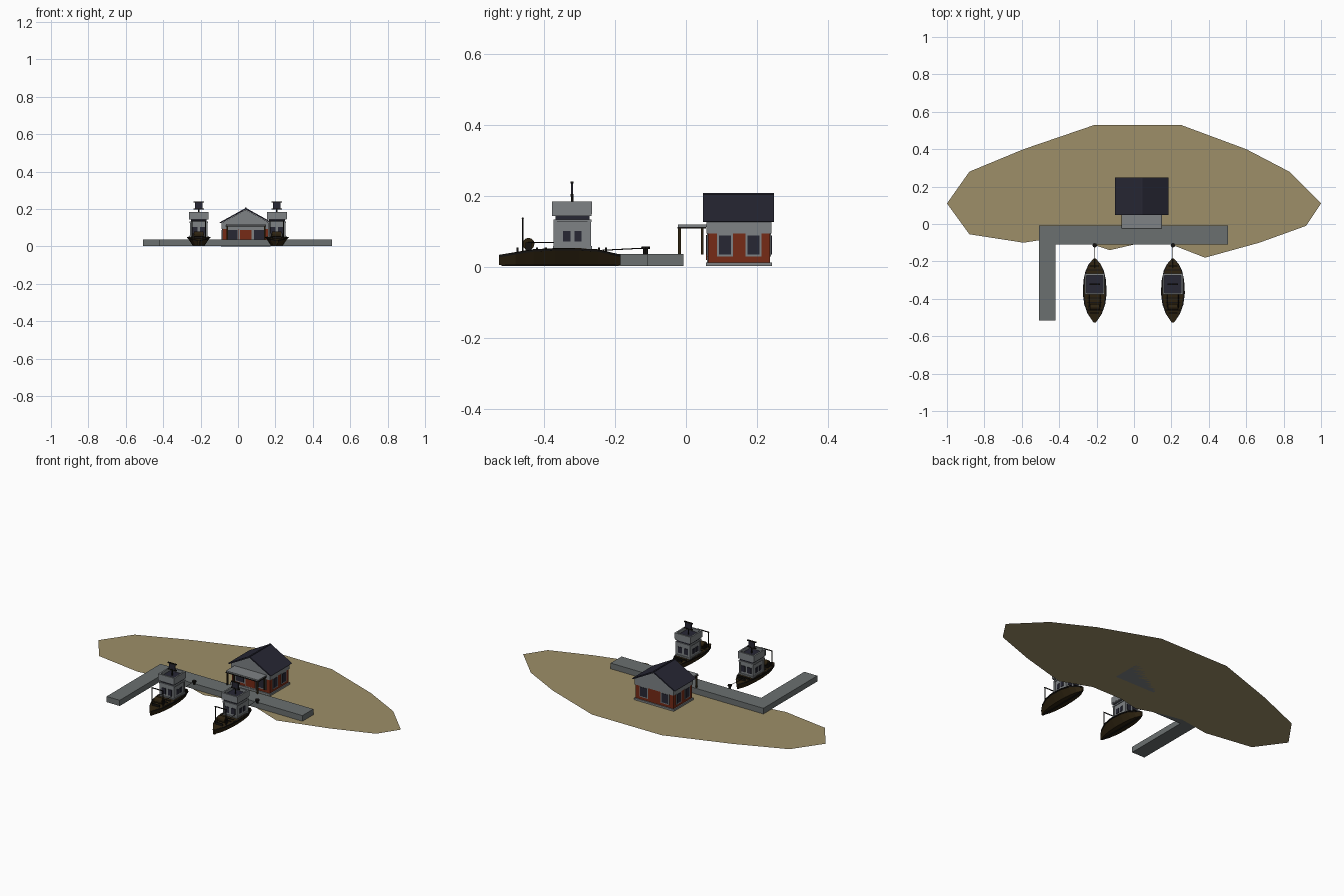
import bpy, bmesh, math
from mathutils import Vector

if "Cube" in bpy.data.objects:
    bpy.data.objects.remove(bpy.data.objects["Cube"])


def material(name, rgb):
    m = bpy.data.materials.new(name)
    m.diffuse_color = (*rgb, 1)
    m.use_nodes = True
    m.node_tree.nodes["Principled BSDF"].inputs["Base Color"].default_value = m.diffuse_color
    return m


SAND = material("sand", (0.34, 0.275, 0.138))
STONE = material("pier_grey", (0.145, 0.162, 0.162))
WALL = material("light_grey", (0.21, 0.225, 0.235))
NAVY = material("navy", (0.02, 0.02, 0.034))
RED = material("brick_red", (0.18, 0.024, 0.008))
BROWN = material("dark_brown", (0.026, 0.016, 0.005))
BLACK = material("black", (0.008, 0.007, 0.006))


def mesh(name, verts, faces, mat):
    me = bpy.data.meshes.new(name)
    me.from_pydata(verts, [], faces)
    bm = bmesh.new()
    bm.from_mesh(me)
    bmesh.ops.recalc_face_normals(bm, faces=bm.faces[:])
    bm.to_mesh(me)
    bm.free()
    me.materials.append(mat)
    ob = bpy.data.objects.new(name, me)
    bpy.context.collection.objects.link(ob)
    return ob


def extrude(name, pts, depth, mat):
    """Closed outline of 3D points swept along a vector."""
    n = len(pts)
    d = Vector(depth)
    v = [Vector(p) for p in pts] + [Vector(p) + d for p in pts]
    f = [list(range(n)), list(range(n, 2 * n))]
    f += [[i, (i + 1) % n, (i + 1) % n + n, i + n] for i in range(n)]
    return mesh(name, v, f, mat)


def box(name, x0, x1, y0, y1, z0, z1, mat):
    return extrude(name, [(x0, y0, z0), (x1, y0, z0), (x1, y1, z0), (x0, y1, z0)],
                   (0, 0, z1 - z0), mat)


def rod(name, a, b, r, mat, n=6):
    a, b = Vector(a), Vector(b)
    q = (b - a).to_track_quat('Z', 'Y')
    ring = [a + q @ Vector((r * math.cos(t * math.tau / n), r * math.sin(t * math.tau / n), 0))
            for t in range(n)]
    return extrude(name, ring, b - a, mat)


# Sandy island: one flat sheet
shore = [(-1, .11), (-.88, -.055), (-.59, -.10), (-.40, -.07), (-.25, -.10), (-.13, -.14),
         (.0, -.11), (.2, -.11), (.38, -.18), (.67, -.10), (.92, -.01), (1, .11),
         (.83, .28), (.60, .40), (.25, .53), (-.21, .53), (-.59, .40), (-.88, .28)]
mesh("island", [(x, y, 0.001) for x, y in shore], [list(range(len(shore)))], SAND)

# L-shaped pier
box("pier_quay", -.507, .503, -.11, -.007, .002, .036, STONE)
box("pier_arm", -.507, -.42, -.517, -.11, .002, .036, STONE)

# House
CX, W = .042, .125
Y0, Y1 = .062, .237
box("house_base", CX - W - .007, CX + W + .007, Y0 - .006, Y1 + .006, .001, .012, WALL)
box("house_walls", CX - W, CX + W, Y0, Y1, .012, .095, RED)
box("house_frieze", CX - W - .004, CX + W + .004, Y0 - .004, Y1 + .004, .093, .128, WALL)
extrude("house_gable", [(CX - W - .004, Y0 - .004, .126), (CX + W + .004, Y0 - .004, .126),
                        (CX, Y0 - .004, .196)], (0, Y1 - Y0 + .008, 0), WALL)
extrude("house_roof", [(CX - .143, .048, .127), (CX, .048, .206), (CX + .143, .048, .127),
                       (CX + .133, .048, .125), (CX, .048, .197), (CX - .133, .048, .125)],
        (0, .2, 0), NAVY)
box("roof_ridge", CX - .004, CX + .004, .048, .248, .202, .207, NAVY)


def opening(name, side, c, w, z0, z1, mat):
    """Framed pane with a sill on one house side; c is the centre along the wall."""
    for part, grow, out, m in (("frame", .006, .003, WALL), ("pane", 0, .005, mat)):
        a, b, lo, hi = c - w - grow, c + w + grow, z0 - grow, z1 + grow
        if side in "fb":
            y = (Y0 - out, Y0) if side == "f" else (Y1, Y1 + out)
            box(f"{name}_{part}", a, b, *y, lo, hi, m)
        else:
            x = (CX + W, CX + W + out) if side == "r" else (CX - W - out, CX - W)
            box(f"{name}_{part}", *x, a, b, lo, hi, m)


for side in "lr":
    for c in (.110, .190):
        opening("side_window", side, c, .017, .034, .088, NAVY)
for c in (CX - .07, CX + .07):
    opening("front_window", "f", c, .026, .034, .088, NAVY)
    opening("back_window", "b", c, .022, .034, .088, NAVY)
opening("front_door", "f", CX, .031, .018, .089, RED)

# Porch
box("porch_roof", CX - .106, CX + .106, -.022, .058, .112, .119, WALL)
box("porch_beam", CX - .108, CX + .108, -.024, .056, .107, .112, BLACK)
for x in (CX - .1, CX + .1):
    box("porch_post_front", x - .004, x + .004, -.022, -.014, .034, .108, BROWN)
    box("porch_post_back", x - .004, x + .004, .042, .05, .034, .108, BROWN)

# Boat hull stations: y, half width, top height
STATIONS = [(-.527, .006, .033), (-.48, .038, .041), (-.43, .056, .049), (-.37, .064, .052),
            (-.30, .060, .052), (-.25, .049, .049), (-.215, .032, .041), (-.185, .006, .034)]


def loft(name, cx, top_scale, bot_scale, bottom, lift, mat):
    v, f = [], []
    for y, w, z in STATIONS:
        zb = bottom(z)
        v += [(cx - w * top_scale, y, z + lift), (cx - w * bot_scale, y, zb),
              (cx + w * bot_scale, y, zb), (cx + w * top_scale, y, z + lift)]
    for i in range(len(STATIONS) - 1):
        for j in range(4):
            k = (j + 1) % 4
            f.append([4 * i + j, 4 * i + k, 4 * i + 4 + k, 4 * i + 4 + j])
    e = len(v) - 4
    f += [[0, 1, 2, 3], [e, e + 1, e + 2, e + 3]]
    return mesh(name, v, f, mat)


def boat(cx):
    loft("hull", cx, .97, .5, lambda z: .005, -.002, BROWN)
    loft("gunwale", cx, 1, .98, lambda z: z - .007, -.001, BLACK)
    loft("deck", cx, .86, .86, lambda z: z - .004, 0, BROWN)
    box("keel", cx - .004, cx + .004, -.52, -.19, .002, .012, BLACK)
    # Deck hatches and cross boards
    for y in (-.475, -.42, -.395, -.245, -.225):
        w = .024 if y < -.46 or y > -.235 else .04
        box("deck_board", cx - w, cx + w, y - .003, y + .003, .038, .054, BLACK)
    # Cabin and wheelhouse
    box("cabin", cx - .044, cx + .044, -.37, -.27, .048, .13, WALL)
    box("cabin_step", cx - .048, cx + .048, -.375, -.265, .048, .058, WALL)
    box("window_ledge", cx - .049, cx + .049, -.374, -.266, .125, .133, WALL)
    box("bridge_windows", cx - .042, cx + .042, -.368, -.272, .133, .145, NAVY)
    box("bridge_floor", cx - .052, cx + .052, -.377, -.266, .143, .165, WALL)
    box("bridge_deck", cx - .044, cx + .044, -.368, -.275, .165, .167, NAVY)
    for s in (-1, 1):
        box("bridge_side", *sorted((cx + s * .044, cx + s * .053)), -.378, -.265, .148, .184, WALL)
        for y in (-.336, -.304):
            x = cx + s * .044
            box("cabin_window", x - .003, x + .003, y - .01, y + .01, .071, .1, NAVY)
        for y in (-.368, -.272):
            box("corner_trim", *sorted((cx + s * .039, cx + s * .047)), y - .005, y + .005,
                .05, .126, WALL)
    for y in (-.378, -.275):
        box("bridge_end", cx - .053, cx + .053, y, y + .01, .148, .184, WALL)
    for y in (-.371, -.269):
        for x in (-.02, .02):
            box("cabin_end_window", cx + x - .013, cx + x + .013, y - .002, y + .002, .07, .105, NAVY)
    # Radar frame
    rod("radar_mast", (cx, -.321, .166), (cx, -.321, .205), .004, BLACK)
    box("radar_panel", cx - .02, cx + .02, -.324, -.318, .202, .234, NAVY)
    for z in (.198, .234):
        box("radar_bar", cx - .028, cx + .028, -.325, -.317, z, z + .006, BLACK)
    # Gantry, winch and lines
    for s in (-1, 1):
        rod("gantry_post", (cx + s * .036, -.46, .04), (cx + s * .036, -.46, .137), .003, BLACK)
        box("winch_stand", cx + s * .029 - .003, cx + s * .029 + .003, -.452, -.436, .042, .068, BLACK)
        rod("side_rail", (cx + s * .03, -.445, .068), (cx + s * .03, -.37, .068), .0015, BLACK, 4)
    rod("gantry_bar", (cx - .039, -.46, .136), (cx + .039, -.46, .136), .003, BLACK)
    rod("winch_drum", (cx - .025, -.444, .064), (cx + .025, -.444, .064), .017, BROWN, 12)
    # Mooring bollard and rope
    rod("bollard", (cx, -.114, .034), (cx, -.114, .05), .007, BLACK, 8)
    rod("bollard_cap", (cx, -.114, .049), (cx, -.114, .056), .012, BLACK, 8)
    rod("mooring_rope", (cx, -.118, .052), (cx, -.235, .046), .0015, BLACK, 4)


for bx in (-.21, .208):
    boat(bx)
